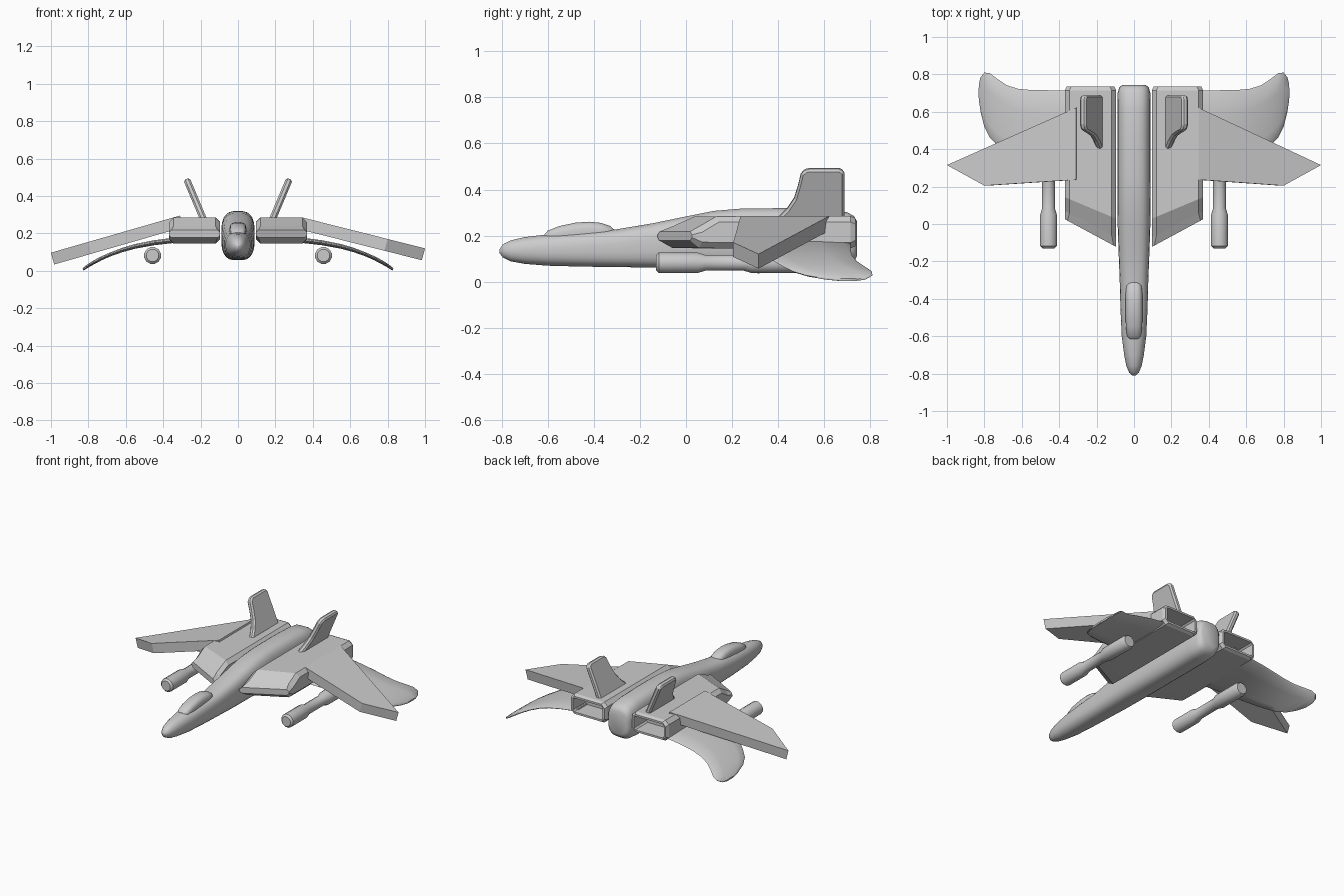
import bpy, bmesh, math
from mathutils import Vector

if "Cube" in bpy.data.objects:
    bpy.data.objects.remove(bpy.data.objects["Cube"])


def finish(name, bm, smooth=None, mirror=False, bevel=0):
    bmesh.ops.recalc_face_normals(bm, faces=bm.faces)
    me = bpy.data.meshes.new(name)
    bm.to_mesh(me)
    bm.free()
    ob = bpy.data.objects.new(name, me)
    bpy.context.collection.objects.link(ob)
    if smooth:
        for p in me.polygons:
            p.use_smooth = True
        me.set_sharp_from_angle(angle=math.radians(smooth))
    if bevel:
        b = ob.modifiers.new("bevel", 'BEVEL')
        b.width, b.segments, b.limit_method = bevel, 1, 'ANGLE'
    if mirror:
        ob.modifiers.new("mirror", 'MIRROR')
    return ob


def loft(rings):
    """Skin a list of equal-length point rings and cap both ends."""
    bm = bmesh.new()
    vs = [[bm.verts.new(p) for p in r] for r in rings]
    n = len(rings[0])
    for a, b in zip(vs, vs[1:]):
        for i in range(n):
            j = (i + 1) % n
            bm.faces.new((a[i], a[j], b[j], b[i]))
    bm.faces.new(vs[0])
    end = bm.faces.new(vs[-1])
    return bm, end


def slab(points, offset):
    """Solid from a flat outline pushed along an offset vector."""
    off = Vector(offset)
    return loft([[Vector(p) for p in points], [Vector(p) + off for p in points]])[0]


def oval(y, w, z0, z1, n, count=24):
    """Superellipse section across the y axis."""
    ring = []
    for i in range(count):
        a = 2 * math.pi * (i + 0.5) / count
        c, s = math.cos(a), math.sin(a)
        ring.append((w * math.copysign(abs(c) ** (2 / n), c), y,
                     (z0 + z1) / 2 + (z1 - z0) / 2 * math.copysign(abs(s) ** (2 / n), s)))
    return ring


# Fuselage: y, half width, bottom, top, squareness
body = [(-.81, .008, .125, .14, 2), (-.795, .026, .105, .162, 2), (-.76, .041, .088, .18, 2.1),
        (-.7, .053, .077, .194, 2.2), (-.6, .066, .069, .206, 2.4), (-.45, .073, .065, .217, 2.6),
        (-.3, .077, .063, .228, 2.8), (-.15, .083, .061, .253, 3), (0, .088, .06, .284, 3),
        (.12, .09, .058, .308, 3), (.25, .09, .057, .319, 3), (.45, .09, .056, .32, 3),
        (.62, .09, .058, .315, 3), (.7, .088, .066, .302, 3), (.73, .08, .085, .285, 3),
        (.742, .064, .11, .262, 3)]
finish("fuselage", loft([oval(*s) for s in body])[0], smooth=40)

# Canopy
glass = [(-.615, .026, .16, .206, 3), (-.6, .038, .16, .222, 3), (-.55, .044, .16, .242, 3),
         (-.48, .046, .16, .257, 3), (-.42, .046, .16, .261, 3), (-.37, .045, .16, .256, 3),
         (-.33, .041, .16, .243, 3), (-.31, .03, .16, .225, 3)]
finish("canopy", loft([oval(*s, 16) for s in glass])[0], smooth=40)


# Engine nacelles with swept wedge fronts and hollow exhausts
def nacelle_ring(y, sweep, z0, z1, inset=0.0, c=.025):
    x0, x1 = .095 + inset, .37 - inset
    c = min(c, (z1 - z0) * .35)
    pts = [(x0 + c, z0), (x1 - c, z0), (x1, z0 + c), (x1, z1 - c),
           (x1 - c, z1), (x0 + c, z1), (x0, z1 - c), (x0, z0 + c)]
    return [(x, y + (x - .1) * sweep, z) for x, z in pts]


bm, end = loft([nacelle_ring(-.12, .54, .178, .218), nacelle_ring(-.07, .52, .147, .24),
                nacelle_ring(.03, .42, .145, .284), nacelle_ring(.715, 0, .145, .285),
                nacelle_ring(.735, 0, .155, .275, .01),
                nacelle_ring(.735, 0, .168, .262, .024, .01),
                nacelle_ring(.6, 0, .168, .262, .024, .01)])
finish("engine_nacelle", bm, mirror=True)


# Main wings: thick drooping slabs, left one canted slightly more
for name, side, tip_z, slope, root in (("right_wing", 1, .12, .252, .345),
                                       ("left_wing", -1, .097, .288, .31)):
    outline = [(root, .237), (.8, .205), (1, .315), (root, .622)]
    finish(name, slab([(side * x, y, tip_z + (1 - x) * slope) for x, y in outline],
                      (-side * .017, 0, -.063)))

# Curved tail wings: x, leading y, trailing y, mid z, half thickness
tail = [(.33, .26, .715, .165, .014), (.45, .285, .715, .15, .013), (.55, .315, .716, .131, .012),
        (.62, .345, .723, .111, .011), (.68, .38, .742, .089, .01), (.73, .42, .775, .067, .01),
        (.77, .46, .806, .046, .01), (.80, .52, .81, .028, .009), (.82, .6, .785, .014, .008),
        (.829, .66, .75, .008, .006)]
rings = []
for x, y0, y1, z, t in tail:
    prof = [(0, 0), (.03, .6), (.2, 1), (.7, 1), (.97, .6), (1, 0),
            (.97, -.6), (.7, -1), (.2, -1), (.03, -.6)]
    rings.append([(x + .2 * h * t, y0 + u * (y1 - y0), z + h * t) for u, h in prof])
finish("tail_wing", loft(rings)[0], smooth=35, mirror=True)

# Canted fins
fin = [(.39, .27), (.44, .32), (.47, .365), (.487, .42), (.5, .475), (.525, .492),
       (.665, .492), (.688, .48), (.688, .27)]
finish("tail_fin", slab([(.165 + (z - .27) * .42, y, z + .006) for y, z in fin],
                        (.034, 0, -.013)), mirror=True, bevel=.01)

# Underwing pods
pod = [(-.13, .034), (-.118, .046), (.05, .046), (.085, .035), (.25, .035), (.285, .046),
       (.48, .046), (.5, .038)]
rings = [[(.457 + r * math.cos(a), y, .082 + r * math.sin(a))
          for a in (2 * math.pi * (i + .5) / 12 for i in range(12))] for y, r in pod]
finish("underwing_pod", loft(rings)[0], smooth=32, mirror=True)
